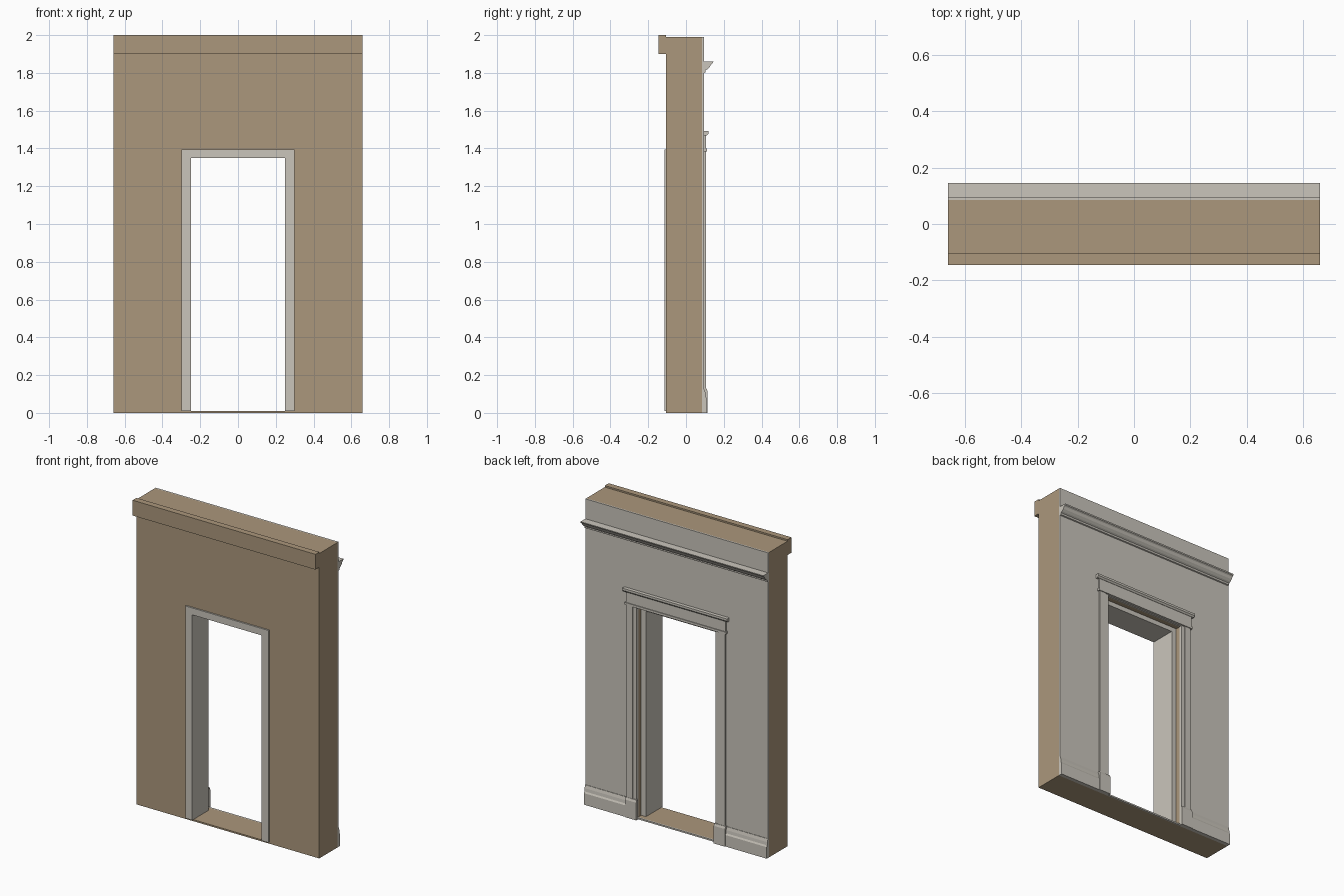
import bpy
import bmesh

cube = bpy.data.objects.get("Cube")
if cube:
    bpy.data.objects.remove(cube, do_unlink=True)


def material(name, rgb):
    mat = bpy.data.materials.new(name)
    mat.use_nodes = True
    mat.diffuse_color = (*rgb, 1)
    mat.node_tree.nodes["Principled BSDF"].inputs["Base Color"].default_value = (*rgb, 1)
    return mat


TAN = material("tan masonry", (0.41, 0.31, 0.20))
GREY = material("warm grey paint", (0.59, 0.56, 0.50))


def prism(name, points, axis, lo, hi, mat):
    """Extrude a closed profile: (x, z) along y, or (y, z) along x."""
    def place(p, d):
        return (p[0], d, p[1]) if axis == "y" else (d, p[0], p[1])

    bm = bmesh.new()
    a = [bm.verts.new(place(p, lo)) for p in points]
    b = [bm.verts.new(place(p, hi)) for p in points]
    bm.faces.new(a)
    bm.faces.new(b[::-1])
    for i in range(len(a)):
        j = (i + 1) % len(a)
        bm.faces.new((a[i], b[i], b[j], a[j]))
    bmesh.ops.recalc_face_normals(bm, faces=bm.faces)
    mesh = bpy.data.meshes.new(name)
    bm.to_mesh(mesh)
    bm.free()
    mesh.materials.append(mat)
    obj = bpy.data.objects.new(name, mesh)
    bpy.context.collection.objects.link(obj)
    return obj


def box(name, x, y, z, mat):
    rect = [(x[0], z[0]), (x[1], z[0]), (x[1], z[1]), (x[0], z[1])]
    return prism(name, rect, "y", y[0], y[1], mat)


def arch(name, outer, top, inner, head, bottom, y, mat):
    """Upright slab with a rectangular doorway open at the bottom."""
    pts = [(-outer, bottom), (-outer, top), (outer, top), (outer, bottom),
           (inner, bottom), (inner, head), (-inner, head), (-inner, bottom)]
    return prism(name, pts, "y", y[0], y[1], mat)


HALF = 0.66          # half width of the wall
OPEN, HEAD = 0.285, 1.38   # wall opening
FRONT, CORE, BACK = -0.105, 0.085, 0.095

# Wall core, plaster skin and threshold
arch("wall", HALF, 1.99, OPEN, HEAD, 0, (FRONT, CORE), TAN)
arch("plaster_skin", HALF, 1.99, OPEN, HEAD, 0, (CORE, BACK), GREY)
box("threshold", (-OPEN, OPEN), (FRONT, CORE), (0, 0.01), TAN)
box("threshold_edge", (-OPEN, OPEN), (CORE, BACK), (0, 0.01), GREY)

# Raised band along the top of the front
box("parapet_band", (-HALF, HALF), (-0.145, FRONT), (1.9, 2.0), TAN)

# Door frame: lining within the wall and a thin front flange
arch("door_lining", OPEN, HEAD, 0.25, 1.35, 0.01, (FRONT, 0.055), GREY)
arch("door_flange", 0.30, 1.395, 0.25, 1.35, 0.01, (-0.115, FRONT), GREY)

# Crown moulding on the back
crown = [(BACK, 1.86), (0.145, 1.86), (0.143, 1.852), (0.134, 1.846),
         (0.126, 1.832), (0.114, 1.82), (0.104, 1.814), (0.102, 1.803), (BACK, 1.80)]
prism("crown_moulding", crown, "x", -HALF, HALF, GREY)

# Casing, plinth blocks and skirting on each side of the doorway
skirting = [(BACK, 0), (0.11, 0), (0.11, 0.075), (0.105, 0.085),
            (0.103, 0.105), (0.098, 0.125), (BACK, 0.125)]
plinth = [(BACK, 0), (0.114, 0), (0.114, 0.115), (0.109, 0.13), (BACK, 0.13)]
for side, s in (("left", 1), ("right", -1)):
    def span(a, b):
        return sorted((s * a, s * b))
    box(side + "_casing", span(0.31, 0.355), (BACK, 0.107), (0.13, 1.385), GREY)
    box(side + "_casing_bead", span(OPEN, 0.31), (BACK, 0.102), (0.13, 1.385), GREY)
    prism(side + "_plinth_block", plinth, "x", *span(0.28, 0.362), GREY)
    prism(side + "_skirting", skirting, "x", *span(0.362, HALF), GREY)

# Header over the doorway with a bottom bead and a cap
box("header_board", (-0.36, 0.36), (BACK, 0.107), (1.385, 1.475), GREY)
box("header_bead", (-0.366, 0.366), (BACK, 0.112), (1.385, 1.40), GREY)
cap = [(BACK, 1.468), (0.109, 1.468), (0.118, 1.478), (0.118, 1.492), (BACK, 1.492)]
prism("header_cap", cap, "x", -0.378, 0.378, GREY)
